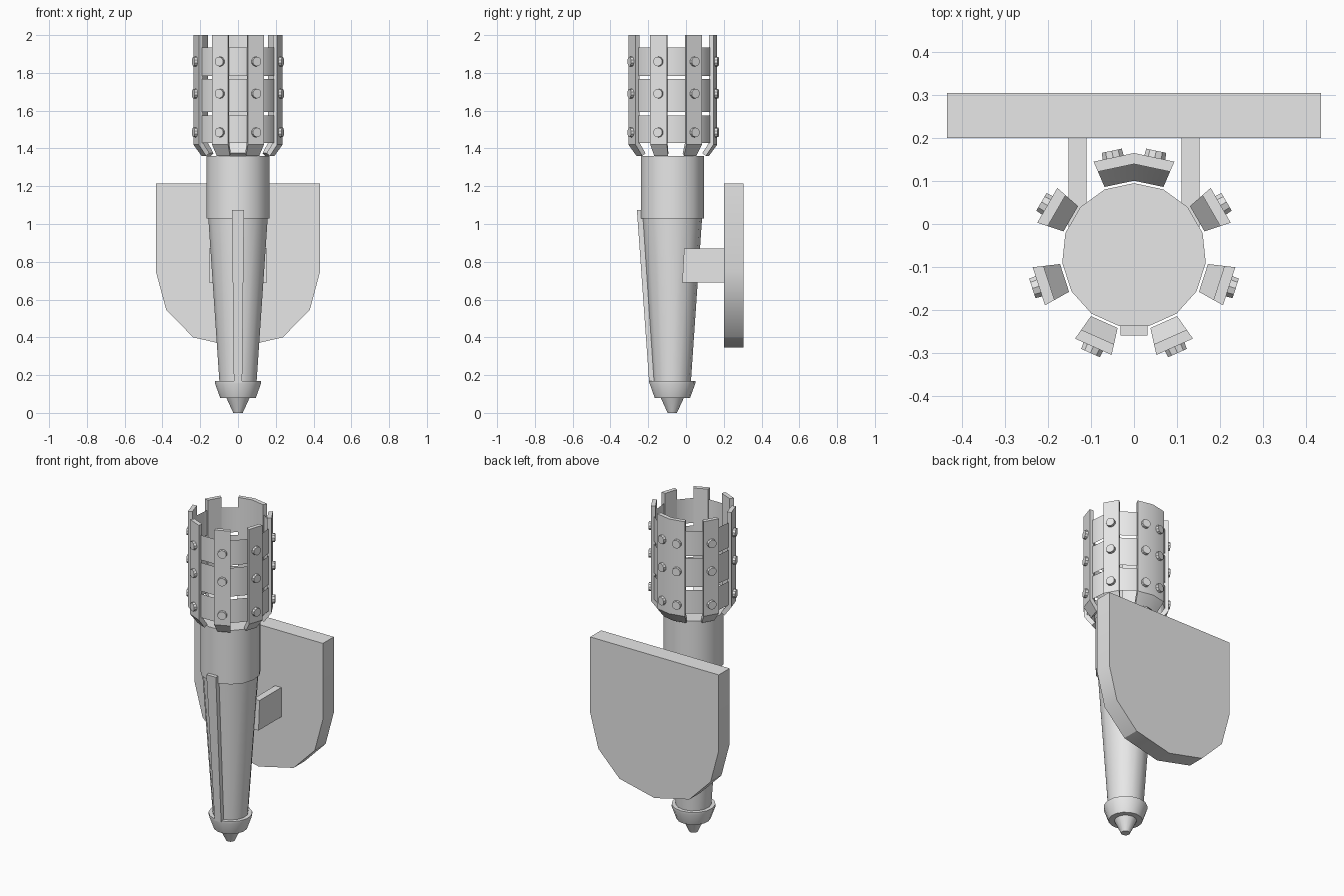
import bpy, bmesh
from math import sin, cos, tan, radians
from mathutils import Vector, Matrix

cube = bpy.data.objects.get("Cube")
if cube:
    bpy.data.objects.remove(cube, do_unlink=True)

grey = bpy.data.materials.new("plain_grey")
grey.use_nodes = True
grey.diffuse_color = (0.8, 0.8, 0.8, 1)
grey.node_tree.nodes["Principled BSDF"].inputs["Base Color"].default_value = (0.8, 0.8, 0.8, 1)

SIDES = 15
STEP = 360 / SIDES
AXIS = Vector((0, -0.073, 0))


def finish(name, bm, closed=True):
    if closed:
        bmesh.ops.recalc_face_normals(bm, faces=bm.faces)
    mesh = bpy.data.meshes.new(name)
    bm.to_mesh(mesh)
    bm.free()
    mesh.materials.append(grey)
    obj = bpy.data.objects.new(name, mesh)
    bpy.context.collection.objects.link(obj)
    bpy.ops.object.select_all(action="DESELECT")
    obj.select_set(True)
    bpy.context.view_layer.objects.active = obj
    bpy.ops.object.shade_smooth_by_angle(angle=radians(30))
    return obj


def outward(deg):
    """Unit direction away from the axis; 0 is the front."""
    return Vector((sin(radians(deg)), -cos(radians(deg)), 0))


def skin(bm, rings, loop_rings, loop_points, caps):
    """Join rows of points with quads."""
    rows = [[bm.verts.new(p) for p in ring] for ring in rings]
    n = len(rows[0])
    for i in range(len(rows) - (0 if loop_rings else 1)):
        a, b = rows[i], rows[(i + 1) % len(rows)]
        for j in range(n if loop_points else n - 1):
            k = (j + 1) % n
            bm.faces.new((a[j], a[k], b[k], b[j]))
    if caps:
        bm.faces.new(rows[0][::-1])
        bm.faces.new(rows[-1])


def lathe(name, profile, caps=True):
    bm = bmesh.new()
    rings = [[AXIS + outward(STEP * (i + 0.5)) * r + Vector((0, 0, z))
              for i in range(SIDES)] for r, z in profile]
    skin(bm, rings, False, True, caps)
    return finish(name, bm, caps)


def prism(name, outline, to_a, to_b):
    """Solid between two placements of one outline."""
    bm = bmesh.new()
    skin(bm, [[to_a(*p) for p in outline], [to_b(*p) for p in outline]], False, True, True)
    return finish(name, bm)


# Handle
lathe("tip", [(0.025, 0), (0.062, 0.08)])
lathe("collar", [(0.095, 0.08), (0.122, 0.155), (0.122, 0.168), (0.095, 0.168)])
lathe("shaft", [(0.098, 0.15), (0.158, 1.03)])
lathe("cup", [(0.168, 1.03), (0.168, 1.36)])

# Tapered strip down the front of the handle
bm = bmesh.new()
strip = [[(-w, front, z), (w, front, z), (w, front + 0.05, z), (-w, front + 0.05, z)]
         for w, front, z in ((0.022, -0.195, 0.16), (0.032, -0.26, 1.075))]
skin(bm, strip, False, True, True)
finish("front_strip", bm)

# Thin basket bands
for i, (low, high) in enumerate(((1.43, 1.575), (1.592, 1.767), (1.783, 1.935))):
    r = 0.215 / cos(radians(STEP / 2))
    lathe(f"basket_band_{i + 1}", [(r, low), (r, high)], caps=False)

# Upright slats, flared at the foot, and their bolts
SLAT = [(0.17, 1.375), (0.208, 1.43), (0.208, 2), (0.233, 2), (0.233, 1.42), (0.19, 1.36)]


def edge(deg, side):
    return outward(deg) + outward(deg + 90) * 0.2 * side


def slat(name, faces):
    columns = [edge(faces[0], -1)]
    for a, b in zip(faces, faces[1:]):
        columns.append(outward((a + b) / 2) / cos(radians(STEP / 2)))
    columns.append(edge(faces[-1], 1))
    bm = bmesh.new()
    skin(bm, [[AXIS + c * r + Vector((0, 0, z)) for r, z in SLAT] for c in columns],
         False, True, True)
    finish(name, bm)

    bm = bmesh.new()
    for deg in faces:
        turn = outward(deg).to_track_quat("Z", "Y").to_matrix().to_4x4()
        for z in (1.485, 1.69, 1.86):
            place = Matrix.Translation(AXIS + outward(deg) * 0.236 + Vector((0, 0, z)))
            bmesh.ops.create_cone(bm, cap_ends=True, segments=10, radius1=0.027,
                                  radius2=0.025, depth=0.026, matrix=place @ turn)
    finish(name + "_bolts", bm)


for n, k in enumerate((1, 3, 5, 10, 12, 14)):
    slat(f"slat_{n + 1}", [STEP * k])
slat("back_slat", [STEP * 7, STEP * 8])

# Wall plate with a faceted rounded foot
half = [(0.435, 1.215), (0.435, 0.75), (0.38, 0.545), (0.237, 0.4)]
outline = half + [(0, 0.345)] + [(-x, z) for x, z in reversed(half)]
prism("wall_plate", outline, lambda x, z: (x, 0.2, z), lambda x, z: (x, 0.305, z))

# Arms from plate to handle
arm = [(-0.01, 0.87), (0.21, 0.87), (0.21, 0.69), (-0.02, 0.69)]
for name, s in (("left_arm", 1), ("right_arm", -1)):
    prism(name, arm, lambda y, z: (s * 0.111, y, z), lambda y, z: (s * 0.153, y, z))
